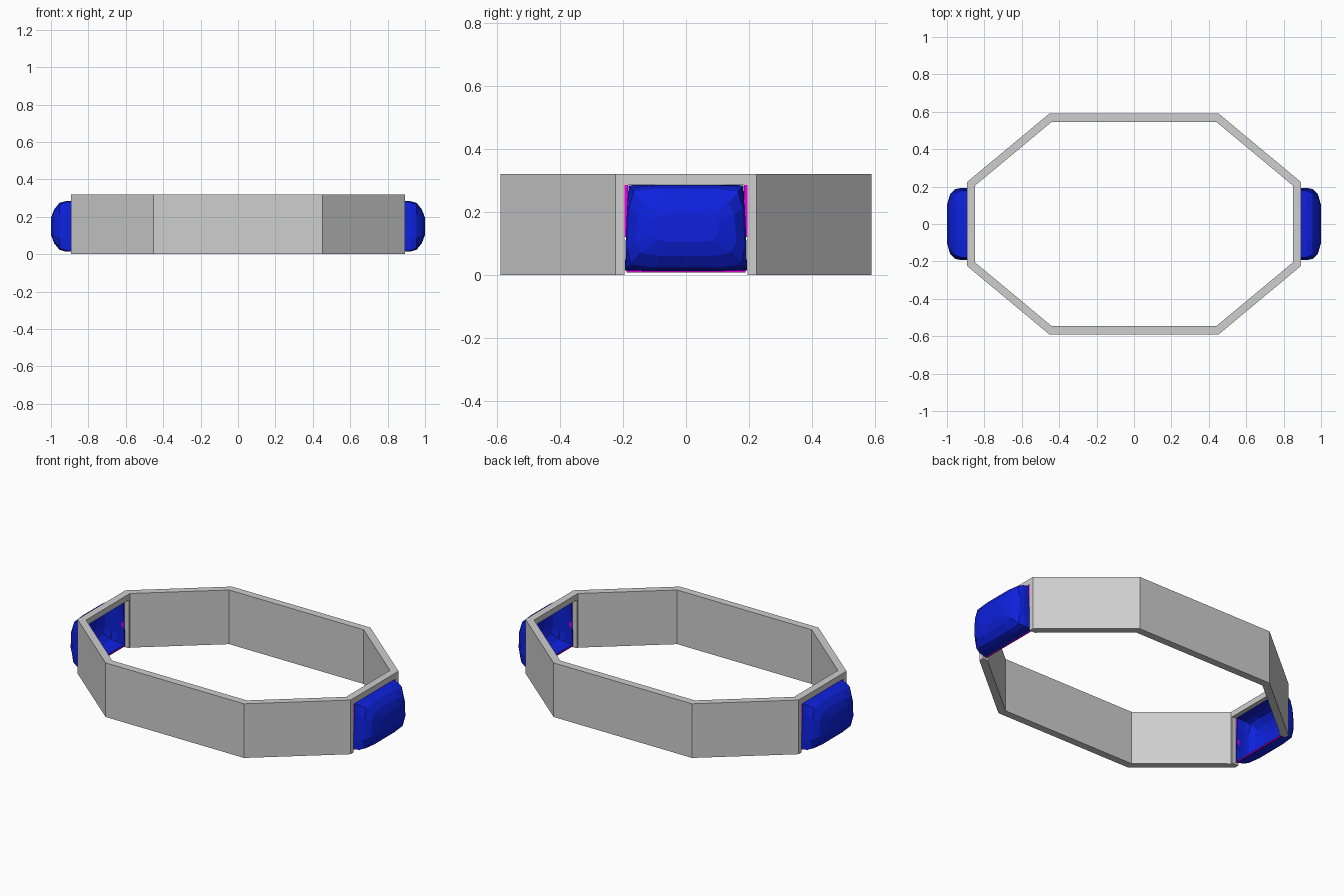
import bpy, bmesh
from mathutils import Vector

cube = bpy.data.objects.get("Cube")
if cube:
    bpy.data.objects.remove(cube, do_unlink=True)


def material(name, color):
    m = bpy.data.materials.new(name)
    m.use_nodes = True
    m.diffuse_color = color
    m.node_tree.nodes["Principled BSDF"].inputs["Base Color"].default_value = color
    return m


GRAY = material("light gray", (0.62, 0.62, 0.62, 1))
BLUE = material("deep blue", (0.004, 0.015, 0.72, 1))
MAGENTA = material("magenta", (0.8, 0.0, 0.8, 1))


def make_object(name, bm, mat):
    bmesh.ops.recalc_face_normals(bm, faces=bm.faces)
    mesh = bpy.data.meshes.new(name)
    bm.to_mesh(mesh)
    bm.free()
    mesh.materials.append(mat)
    obj = bpy.data.objects.new(name, mesh)
    bpy.context.collection.objects.link(obj)
    return obj


def box(name, low, high, mat):
    bm = bmesh.new()
    bmesh.ops.create_cube(bm, size=1)
    low, high = Vector(low), Vector(high)
    for v in bm.verts:
        v.co = (low + high) / 2 + v.co * (high - low)
    return make_object(name, bm, mat)


def octagon(x_mid, y_far, x_far, y_mid):
    quarter = [(x_far, y_mid), (x_mid, y_far)]
    half = quarter + [(-x, y) for x, y in reversed(quarter)]
    return half + [(-x, -y) for x, y in half]


def bridge(bm, a, b):
    for i in range(len(a)):
        j = (i + 1) % len(a)
        bm.faces.new((a[i], a[j], b[j], b[i]))


# Octagonal band
HEIGHT = 0.32
bm = bmesh.new()
outer, inner = octagon(0.453, 0.59, 0.893, 0.224), octagon(0.44, 0.546, 0.85, 0.205)
rings = [[bm.verts.new((x, y, z)) for x, y in pts]
         for pts, z in ((outer, 0), (outer, HEIGHT), (inner, HEIGHT), (inner, 0))]
for k in range(4):
    bridge(bm, rings[k], rings[(k + 1) % 4])
band = make_object("band", bm, GRAY)

# Openings in both end walls, open at the bottom
cutter = box("opening_cutter", (-1.2, -0.195, -0.1), (1.2, 0.195, 0.286), GRAY)
cutter.hide_render = True
cutter.hide_viewport = True
cutter.display_type = 'WIRE'
cut = band.modifiers.new("end openings", 'BOOLEAN')
cut.operation = 'DIFFERENCE'
cut.solver = 'EXACT'
cut.object = cutter

# Faceted hollow lens: depth, half width, half height, corner fullness
LEVELS = [(0.875, 0.19, 0.137, 0.99), (0.925, 0.19, 0.134, 0.96),
          (0.955, 0.184, 0.125, 0.93), (0.983, 0.157, 0.09, 0.88),
          (1.0, 0.1, 0.045, 0.85)]


def lens(name, side):
    bm = bmesh.new()
    loops = []
    for x, hy, hz, c in LEVELS:
        quarter = [(1, 0.5), (c, c), (0.5, 1)]
        half = quarter + [(-u, v) for u, v in reversed(quarter)]
        pts = half + [(-u, -v) for u, v in half]
        loops.append([bm.verts.new((side * x, u * hy * (1 - 0.03 * v), 0.149 + v * hz))
                      for u, v in pts])
    for a, b in zip(loops, loops[1:]):
        bridge(bm, a, b)
    bm.faces.new(loops[-1])
    obj = make_object(name, bm, BLUE)
    shell = obj.modifiers.new("thin shell", 'SOLIDIFY')
    shell.thickness = 0.006
    shell.offset = -1


for label, side in (("left", 1), ("right", -1)):
    lens(label + "_lens", side)
    # Thin coloured liners on the sides of each opening
    xs = sorted((side * 0.878, side * 0.892))
    for end, s in (("back", 1), ("front", -1)):
        ys = sorted((s * 0.184, s * 0.196))
        box(f"{label}_{end}_liner", (xs[0], ys[0], 0.12), (xs[1], ys[1], 0.285), MAGENTA)
    # Narrow lower liner
    xs = sorted((side * 0.872, side * 0.878))
    box(label + "_lower_liner", (xs[0], -0.19, 0.008), (xs[1], 0.19, 0.014), MAGENTA)
